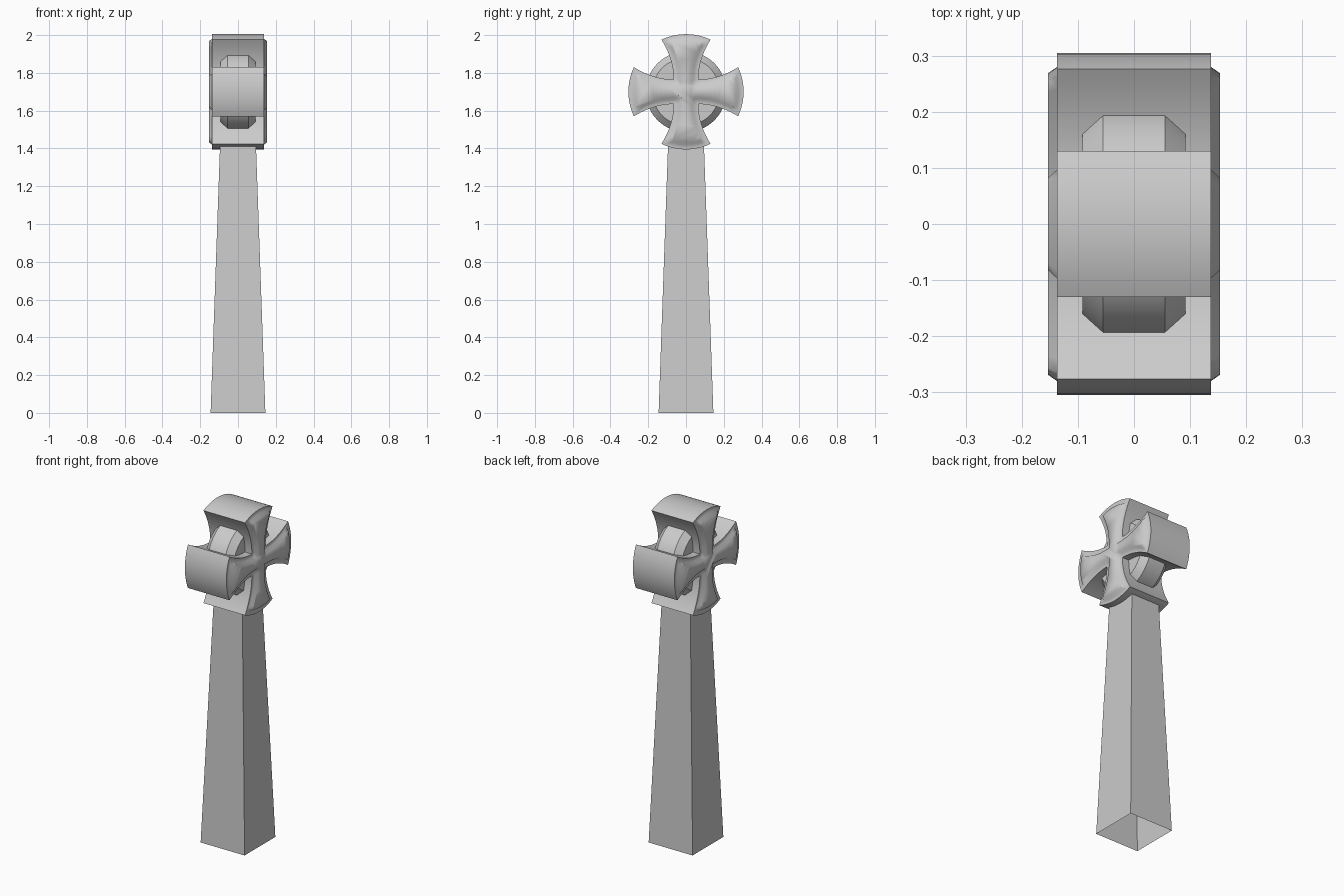
import bpy, bmesh, math

if "Cube" in bpy.data.objects:
    bpy.data.objects.remove(bpy.data.objects["Cube"])

stone = bpy.data.materials.new("grey stone")
stone.diffuse_color = (0.6, 0.6, 0.6, 1)
stone.use_nodes = True
stone.node_tree.nodes["Principled BSDF"].inputs["Base Color"].default_value = stone.diffuse_color

CZ = 1.70      # height of the cross centre
R = 0.305      # cross radius
NECK = 0.065   # half width of an arm at its root


def finish(name, bm, angle):
    bmesh.ops.recalc_face_normals(bm, faces=bm.faces[:])
    me = bpy.data.meshes.new(name)
    bm.to_mesh(me)
    bm.free()
    ob = bpy.data.objects.new(name, me)
    bpy.context.collection.objects.link(ob)
    me.materials.append(stone)
    bpy.ops.object.select_all(action='DESELECT')
    ob.select_set(True)
    bpy.context.view_layer.objects.active = ob
    if angle:
        bpy.ops.object.shade_smooth_by_angle(angle=math.radians(angle))
    return ob


def loft(bm, rings, cap_start=True, cap_end=True):
    loops = [[bm.verts.new(p) for p in ring] for ring in rings]
    n = len(loops[0])
    for a, b in zip(loops, loops[1:]):
        for i in range(n):
            j = (i + 1) % n
            bm.faces.new((a[i], a[j], b[j], b[i]))
    if cap_start:
        bm.faces.new(loops[0][::-1])
    if cap_end:
        bm.faces.new(loops[-1])


def half_width(r, d):
    return NECK - d + 0.065 * (max(r - NECK, 0) / 0.211) ** 2


def cross_outline(d):
    """Flared four-armed outline, inset by d."""
    lo, hi = NECK, R
    for _ in range(40):  # where the flared side meets the rounded end
        mid = (lo + hi) / 2
        if math.hypot(mid, half_width(mid, d)) < R - d:
            lo = mid
        else:
            hi = mid
    root, tip = NECK - d, lo
    side = []
    for i in range(11):
        r = root + (tip - root) * i / 10
        side.append((half_width(r, d), r))
    a = math.atan2(side[-1][0], tip)
    arc = [((R - d) * math.sin(a * t / 6), (R - d) * math.cos(a * t / 6))
           for t in range(5, -6, -1)]
    # the last root point belongs to the next arm
    arm = side + arc + [(-y, z) for y, z in side[:0:-1]]
    pts = []
    for k in range(4):
        c, s = math.cos(k * math.pi / 2), math.sin(k * math.pi / 2)
        pts += [(y * c - z * s, y * s + z * c) for y, z in arm]
    return pts


# Cross head: flat rim with a raised face on both sides
bm = bmesh.new()
steps = [(0.036, 0.153), (0.025, 0.137), (0, 0.137)]
layers = [(d, -x) for d, x in steps] + [(d, x) for d, x in steps[::-1]]
loft(bm, [[(x, y, z + CZ) for y, z in cross_outline(d)] for d, x in layers])
finish("cross_head", bm, 62)

# Chamfered disc behind the arms
bm = bmesh.new()
N = 64
loft(bm, [[(x, r * math.cos(2 * math.pi * i / N), CZ + r * math.sin(2 * math.pi * i / N))
           for i in range(N)]
          for x, r in [(-0.092, 0.178), (-0.055, 0.213), (0.055, 0.213), (0.092, 0.178)]])
finish("disc", bm, 30)

# Tapered square shaft, hollow and open underneath
bm = bmesh.new()
loft(bm, [[(sx * h, sy * h, z) for sx, sy in ((-1, -1), (1, -1), (1, 1), (-1, 1))]
          for h, z in ((0.145, 0), (0.095, 1.42))], cap_start=False, cap_end=False)
finish("shaft", bm, 0)
